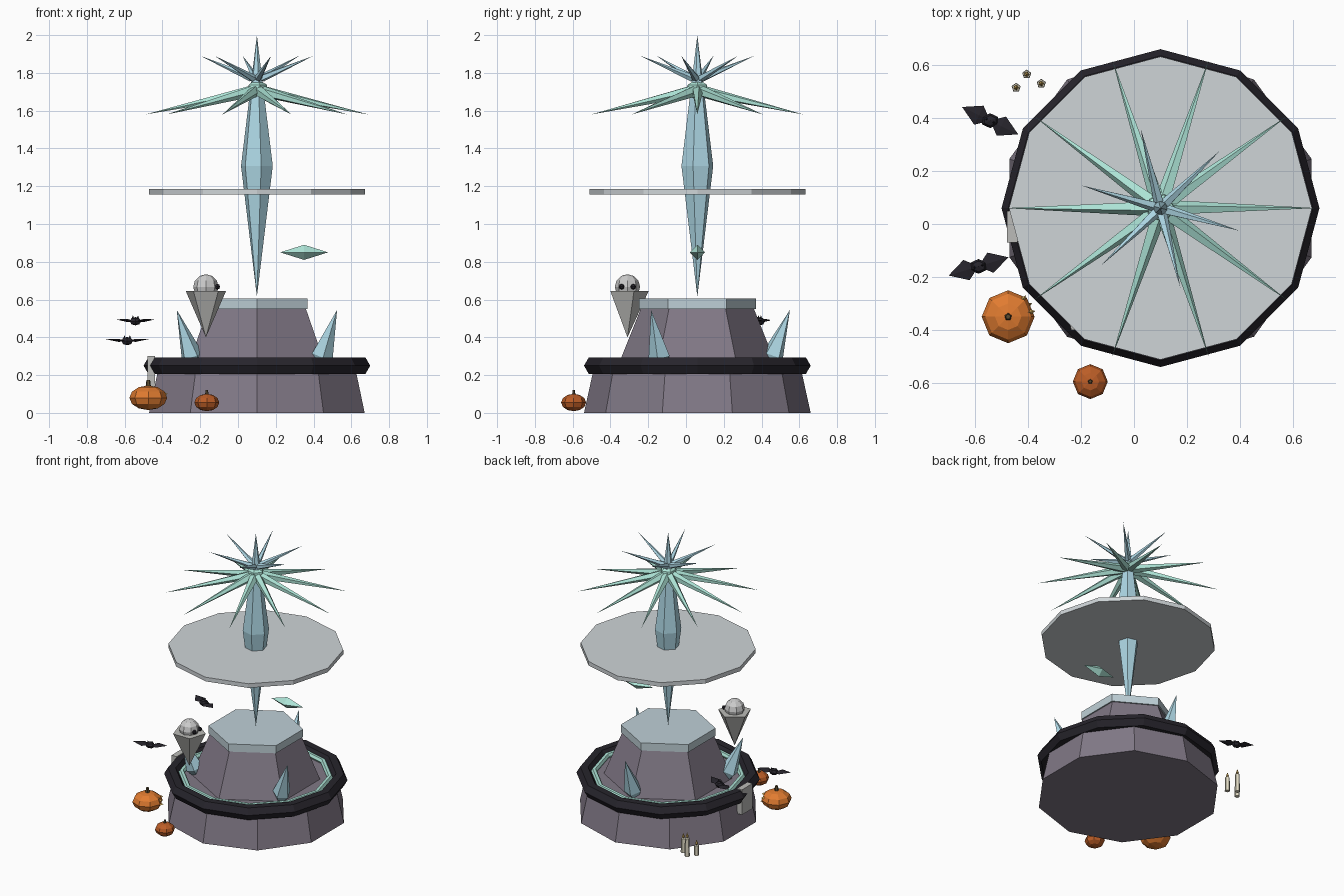
import bpy, bmesh
from math import sin, cos, pi, radians
from mathutils import Vector, Matrix

if "Cube" in bpy.data.objects:
    bpy.data.objects.remove(bpy.data.objects["Cube"])

CX, CY = 0.1, 0.06          # axis of the fountain


def material(name, rgb):
    m = bpy.data.materials.new(name)
    m.diffuse_color = (*rgb, 1)
    m.use_nodes = True
    m.node_tree.nodes["Principled BSDF"].inputs["Base Color"].default_value = m.diffuse_color
    return m


STONE = material("stone", (0.22, 0.19, 0.24))
DARK = material("dark", (0.02, 0.018, 0.025))
ICE = material("ice", (0.42, 0.68, 0.78))
FROST = material("frost", (0.52, 0.63, 0.68))
MINT = material("mint", (0.42, 0.78, 0.68))
GLASS = material("glass", (0.62, 0.66, 0.68))
ORANGE = material("orange", (0.75, 0.2, 0.03))
RUST = material("rust", (0.5, 0.11, 0.02))
GOLD = material("gold", (0.7, 0.45, 0.12))
STEM = material("stem", (0.1, 0.07, 0.03))
WAX = material("wax", (0.75, 0.7, 0.55))
CLOTH = material("cloth", (0.5, 0.5, 0.48))
WHITE = material("white", (0.8, 0.82, 0.8))


def finish(name, mat, loc=(0, 0, 0)):
    ob = bpy.context.object
    ob.name = name
    ob.location = loc
    ob.data.materials.append(mat)
    return ob


def frustum(name, x, y, z0, z1, r0, r1, sides, mat):
    bpy.ops.mesh.primitive_cone_add(vertices=sides, radius1=r0, radius2=r1, depth=z1 - z0)
    return finish(name, mat, (x, y, (z0 + z1) / 2))


def ring(name, z, major, minor, mat):
    bpy.ops.mesh.primitive_torus_add(major_segments=12, minor_segments=6,
                                     major_radius=major, minor_radius=minor)
    return finish(name, mat, (CX, CY, z))


def ball(name, loc, scale, mat, seg=8, rings=6):
    bpy.ops.mesh.primitive_uv_sphere_add(segments=seg, ring_count=rings, radius=1)
    ob = finish(name, mat, loc)
    ob.scale = scale
    return ob


def spike(name, start, tip, r, widest, sides, mat, turn=0.0, flat=1.0):
    """Pointed shard from start to tip; widest is the fraction along it (0 = plain cone)."""
    start, tip = Vector(start), Vector(tip)
    axis = tip - start
    u = Vector((0, 0, 1)).cross(axis)
    u = u.normalized() if u.length > 1e-5 else Vector((1, 0, 0))
    v = axis.normalized().cross(u)
    bm = bmesh.new()
    mid = start + axis * widest
    loop = [bm.verts.new(mid + r * (u * cos(turn + 2 * pi * i / sides)
                                    + v * flat * sin(turn + 2 * pi * i / sides)))
            for i in range(sides)]
    top = bm.verts.new(tip)
    low = bm.verts.new(start) if widest > 0 else None
    for i in range(sides):
        a, b = loop[i], loop[(i + 1) % sides]
        bm.faces.new((a, b, top))
        if low:
            bm.faces.new((b, a, low))
    if not low:
        bm.faces.new(loop[::-1])
    bmesh.ops.recalc_face_normals(bm, faces=bm.faces)
    me = bpy.data.meshes.new(name)
    bm.to_mesh(me)
    bm.free()
    ob = bpy.data.objects.new(name, me)
    bpy.context.collection.objects.link(ob)
    me.materials.append(mat)
    return ob


def polar(r, deg, z, x=CX, y=CY):
    return (x + r * cos(radians(deg)), y + r * sin(radians(deg)), z)


# Stone tiers, rims and floating disc
frustum("base", CX, CY, 0, 0.25, 0.6, 0.545, 10, STONE)
ring("dark_rim", 0.25, 0.55, 0.05, DARK)
ring("mint_ring", 0.265, 0.485, 0.02, MINT)
frustum("upper_tier", CX, CY, 0.25, 0.55, 0.42, 0.3, 6, STONE)
frustum("tier_cap", CX, CY, 0.55, 0.605, 0.31, 0.31, 6, FROST)
disc = frustum("floating_disc", CX, CY, 1.155, 1.185, 0.572, 0.572, 12, GLASS)

# Main crystal and the two bursts of spikes
spike("main_crystal", (CX, CY, 0.615), (CX, CY, 2.0), 0.087, 0.5, 6, ICE, radians(45))
bpy.ops.mesh.primitive_ico_sphere_add(subdivisions=1, radius=0.06)
finish("burst_hub", MINT, (CX, CY, 1.71))
for i in range(10):
    spike("lower_spike", (CX, CY, 1.71), polar(0.59, 36 * i, 1.58), 0.03, 0.06, 5, MINT)
for i in range(6):
    spike("upper_spike", (CX, CY, 1.76), polar(0.31, 44 + 60 * i, 1.89), 0.02, 0.1, 5, ICE)

# Floating gem and rim crystals
spike("floating_gem", (0.223, CY, 0.85), (0.477, CY, 0.85), 0.04, 0.5, 4, MINT)
for a in (90, 210, 330):
    spike("rim_crystal", polar(0.36, a, 0.2), polar(0.49, a, 0.545), 0.06, 0.3, 5, ICE)

# Ghost: head, tapering sheet, eyes facing +x
GX, GY = -0.17, -0.31
ball("ghost_head", (GX, GY, 0.667), (0.067,) * 3, WHITE)
sheet = frustum("ghost_sheet", GX, GY, 0.4, 0.645, 0, 0.112, 5, CLOTH)
for s in (-1, 1):
    ball("ghost_eye", (GX + 0.062, GY + s * 0.031, 0.668), (0.015,) * 3, DARK, 6, 4)


# Pumpkins
def pumpkin(x, y, z, r, h, mat):
    ball("pumpkin", (x, y, z), (r, r, h), mat)
    frustum("pumpkin_stem", x, y, z + h * 0.9, z + h + r * 0.3, r * 0.15, r * 0.1, 5, STEM)


pumpkin(-0.475, -0.35, 0.08, 0.1, 0.065, ORANGE)
pumpkin(-0.165, -0.595, 0.055, 0.066, 0.046, RUST)
for a, z in ((50, 0.1), (12, 0.1), (30, 0.06)):
    spike("pumpkin_face", polar(0.075, a, z, -0.475, -0.35),
          polar(0.105, a, z, -0.475, -0.35), 0.018, 0, 3, GOLD, pi / 2)

# Candles with flames
for x, y, h in ((-0.405, 0.565, 0.13), (-0.445, 0.515, 0.07), (-0.35, 0.53, 0.1)):
    frustum("candle", x, y, 0, h, 0.018, 0.016, 5, WAX)
    spike("candle_flame", (x, y, h), (x, y, h + 0.04), 0.01, 0.3, 5, GOLD)

# Bats: body, two flattened wings and ears
for x, y, z, a in ((-0.543, 0.39, 0.485, -26), (-0.587, -0.16, 0.38, 17)):
    ball("bat_body", (x, y, z), (0.035, 0.028, 0.022), DARK, 6, 4)
    for s in (0, 180):
        spike("bat_wing", polar(0.0, a + s, z, x, y), polar(0.118, a + s, z + 0.01, x, y),
              0.04, 0.4, 4, DARK, 0, 0.2)
        ex, ey, _ = polar(0.015, a + s, 0, x, y)
        spike("bat_ear", (ex, ey, z + 0.01), (ex, ey, z + 0.032), 0.008, 0, 4, DARK)

# Small gravestone tucked against the base
bpy.ops.mesh.primitive_cube_add(size=1)
grave = finish("gravestone", CLOTH, (-0.46, -0.01, 0.21))
grave.scale = (0.04, 0.12, 0.18)
